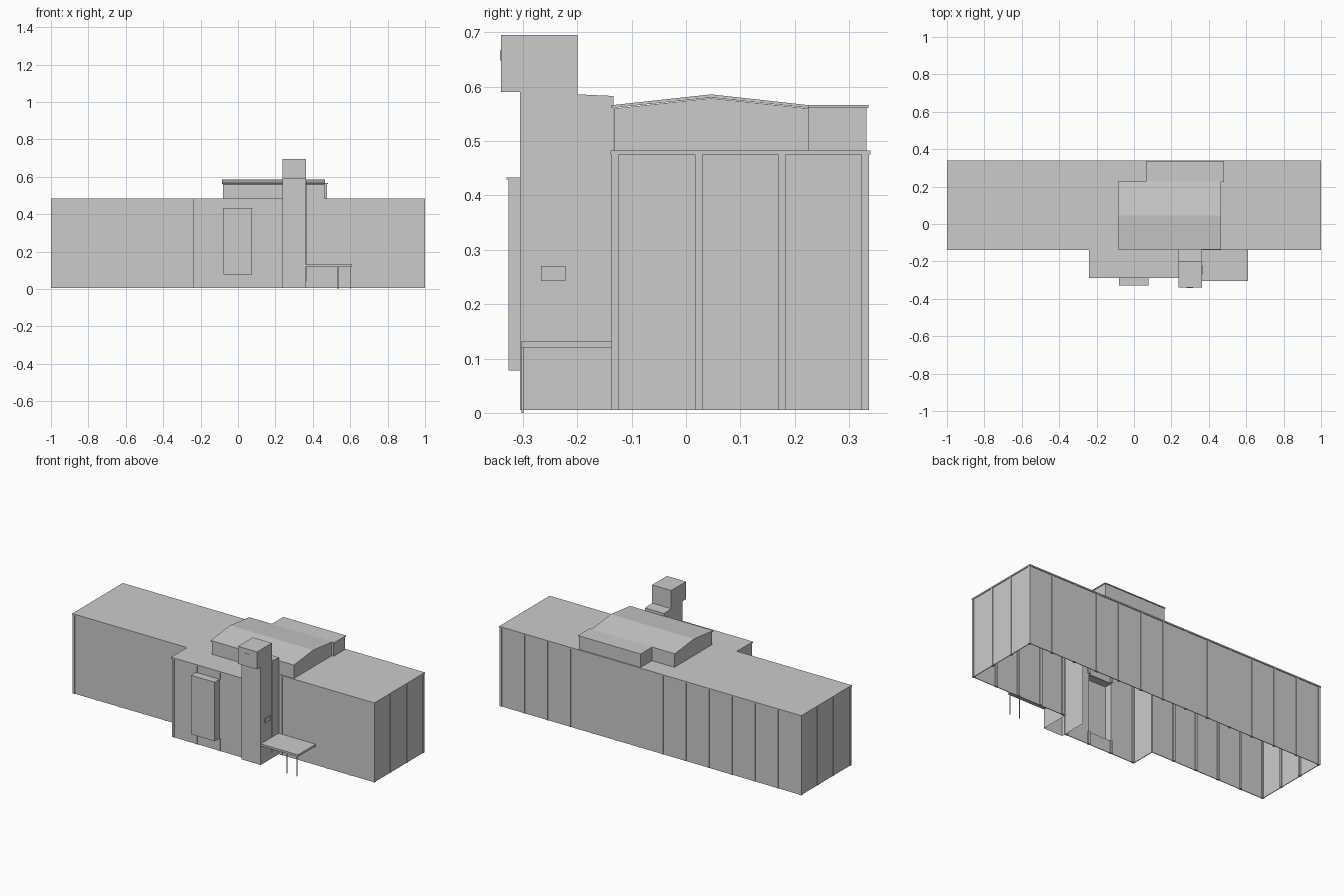
import bpy, bmesh

if "Cube" in bpy.data.objects:
    bpy.data.objects.remove(bpy.data.objects["Cube"])

Z0, ZW, ZR = 0.005, 0.475, 0.483   # wall base, wall top, roof top


def make(name, bm):
    bmesh.ops.recalc_face_normals(bm, faces=bm.faces)
    me = bpy.data.meshes.new(name)
    bm.to_mesh(me)
    bm.free()
    ob = bpy.data.objects.new(name, me)
    bpy.context.collection.objects.link(ob)
    return ob


def box(name, x, y, z, open_sides=()):
    """Axis-aligned box from ranges; open_sides lists (axis, sign) faces to drop."""
    bm = bmesh.new()
    bmesh.ops.create_cube(bm, size=1)
    bm.normal_update()
    for axis, sign in open_sides:
        gone = [f for f in bm.faces if f.normal[axis] * sign > 0.9]
        bmesh.ops.delete(bm, geom=gone, context='FACES_ONLY')
    for v in bm.verts:
        for i, r in enumerate((x, y, z)):
            v.co[i] = r[0] if v.co[i] < 0 else r[1]
    return make(name, bm)


def prism(name, pts, axis, lo, hi, open_edges=()):
    """Extrude a closed profile along axis; edges in open_edges get no side face."""
    bm = bmesh.new()

    def ring(d):
        return [bm.verts.new((d, a, b) if axis == 'x' else (a, b, d)) for a, b in pts]
    r0, r1 = ring(lo), ring(hi)
    bm.faces.new(r0)
    bm.faces.new(r1)
    n = len(pts)
    for i in range(n):
        if i not in open_edges:
            j = (i + 1) % n
            bm.faces.new((r0[i], r0[j], r1[j], r1[i]))
    return make(name, bm)


# Main hall walls, open underneath
T = 0.004
Y0, Y1, YP = -0.134, 0.334, -0.284
box("back_wall", (-0.996, 0.996), (Y1 - T, Y1), (Z0, ZW))
for side, s in (("left", -1), ("right", 1)):
    box(side + "_wall", sorted((s * 0.996, s * 0.992)), (Y0, Y1), (Z0, ZW))
box("front_wall_left", (-0.996, -0.236), (Y0, Y0 + T), (Z0, ZW))
box("front_wall_right", (0.36, 0.996), (Y0, Y0 + T), (Z0, ZW))

# Projecting front section, with an opening behind the bay
box("porch_side_wall", (-0.237, -0.233), (YP, Y0), (Z0, ZW))
for name, x, z in (("left", (-0.237, -0.078), (Z0, ZW)),
                   ("right", (0.075, 0.242), (Z0, ZW)),
                   ("below", (-0.078, 0.075), (Z0, 0.08)),
                   ("above", (-0.078, 0.075), (0.43, ZW))):
    box("porch_wall_" + name, x, (YP, YP + T), z)

# Columns between wall panels
C = 0.007
bays = [-0.992 + i * 1.984 / 13 for i in range(14)]
for i, x in enumerate(bays):
    box(f"back_column_{i}", (x - C, x + C), (0.323, 0.337), (Z0, ZW))
    porch = -0.25 < x < 0.25
    y = -0.287 if porch else -0.137
    if 5 < i < 8:    # columns interrupted by the bay
        for part, z in (("low", (Z0, 0.08)), ("high", (0.433, ZW))):
            box(f"front_column_{i}_{part}", (x - C, x + C), (y, y + 0.014), z)
    else:
        box(f"front_column_{i}", (x - C, x + C), (y, y + 0.014), (Z0, ZW))
for i, y in enumerate((0.0235, 0.1765)):
    for side, s in (("left", -1), ("right", 1)):
        box(f"{side}_column_{i}", sorted((s * 0.985, s * 0.999)), (y - C, y + C), (Z0, ZW))

# Roof slab following the plan
prism("main_roof", [(-1, -0.139), (-0.24, -0.139), (-0.24, -0.29), (0.242, -0.29),
                    (0.242, -0.139), (1, -0.139), (1, 0.339), (-1, 0.339)], 'z', ZW, ZR)

# Closed bay on the front, with thin cap
box("bay", (-0.078, 0.075), (-0.327, -0.284), (0.078, 0.429), [(1, 1)])
box("bay_cap", (-0.08, 0.077), (-0.33, -0.284), (0.429, 0.433))

# Tower with overhanging head and lower rear part
prism("tower", [(-0.305, Z0), (-0.305, 0.59), (-0.34, 0.59), (-0.34, 0.695), (-0.2, 0.695),
                (-0.2, 0.586), (-0.133, 0.583), (-0.133, ZW), (-0.133, Z0)],
      'x', 0.238, 0.364, open_edges=(7, 8))
box("tower_side_vent", (0.364, 0.37), (-0.267, -0.222), (0.243, 0.27))
prism("tower_joint", [(-0.201, 0.04), (-0.199, 0.04), (-0.199, 0.58), (-0.201, 0.58)],
      'x', 0.363, 0.365)
box("tower_head_vent", (0.282, 0.315), (-0.342, -0.34), (0.648, 0.667))

# Side canopy and posts
box("canopy", (0.364, 0.61), (-0.304, -0.137), (0.119, 0.131))
for i, x in enumerate((0.535, 0.6)):
    box(f"canopy_post_{i}", (x - 0.002, x + 0.002), (-0.303, -0.299), (0, 0.119))

# Rooftop plant room: gabled part and flat-roofed rear part
prism("gable_room", [(-0.132, ZR), (0.225, ZR), (0.225, 0.56), (0.046, 0.579), (-0.132, 0.56)],
      'x', -0.081, 0.463)
prism("gable_roof", [(-0.137, 0.561), (0.046, 0.58), (0.227, 0.561),
                     (0.227, 0.566), (0.046, 0.586), (-0.137, 0.566)], 'x', -0.085, 0.466)
box("rear_room", (0.068, 0.476), (0.225, 0.332), (ZR, 0.561))
box("rear_room_roof", (0.065, 0.48), (0.225, 0.336), (0.561, 0.566))
